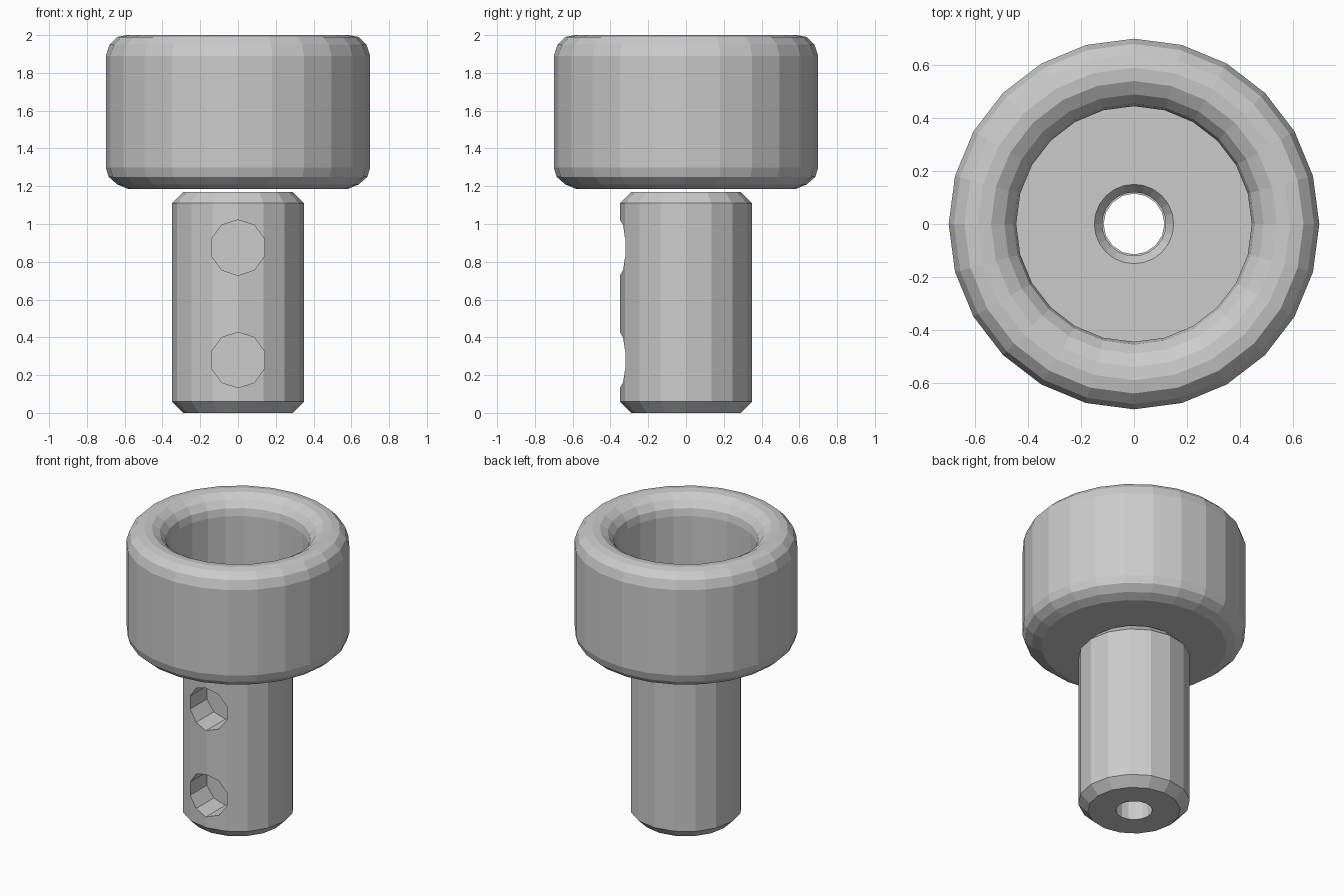
import bpy, bmesh, math

if "Cube" in bpy.data.objects:
    bpy.data.objects.remove(bpy.data.objects["Cube"])


def lathe(name, profile, sides, phase=0.0):
    """Spin a closed (radius, z) profile into a flat-shaded ring solid."""
    bm = bmesh.new()
    rings = []
    for i in range(sides):
        a = 2 * math.pi * i / sides + phase
        rings.append([bm.verts.new((r * math.cos(a), r * math.sin(a), z)) for r, z in profile])
    n = len(profile)
    for i in range(sides):
        a, b = rings[i], rings[(i + 1) % sides]
        for j in range(n):
            k = (j + 1) % n
            bm.faces.new((a[j], b[j], b[k], a[k]))
    bmesh.ops.recalc_face_normals(bm, faces=bm.faces)
    mesh = bpy.data.meshes.new(name)
    bm.to_mesh(mesh)
    bm.free()
    obj = bpy.data.objects.new(name, mesh)
    bpy.context.collection.objects.link(obj)
    return obj


# Cup-shaped head with rounded rims and a small hole in its floor
FLOOR = 1.42
lathe("cup_head", [
    (0.12, 1.185), (0.58, 1.185), (0.64, 1.21), (0.685, 1.25), (0.70, 1.30),
    (0.70, 1.89), (0.68, 1.95), (0.64, 1.99), (0.59, 2.0),
    (0.54, 1.995), (0.49, 1.965), (0.455, 1.92), (0.445, 1.87),
    (0.445, FLOOR), (0.15, FLOOR), (0.12, FLOOR - 0.04),
], 24)

# Chamfered stem with a narrow bore
stem = lathe("stem", [
    (0.115, 0.0), (0.29, 0.0), (0.35, 0.06),
    (0.35, 1.11), (0.29, 1.17), (0.115, 1.17),
], 16)

# Two blind holes in the front of the stem
for z in (0.28, 0.875):
    bpy.ops.mesh.primitive_cylinder_add(
        vertices=10, radius=0.147, depth=0.4,
        location=(0, -0.34, z), rotation=(math.pi / 2, 0, 0))
    cutter = bpy.context.object
    cutter.name = "hole_cutter"
    cutter.hide_render = True
    cutter.hide_set(True)
    mod = stem.modifiers.new("front_hole", 'BOOLEAN')
    mod.operation = 'DIFFERENCE'
    mod.solver = 'EXACT'
    mod.object = cutter
